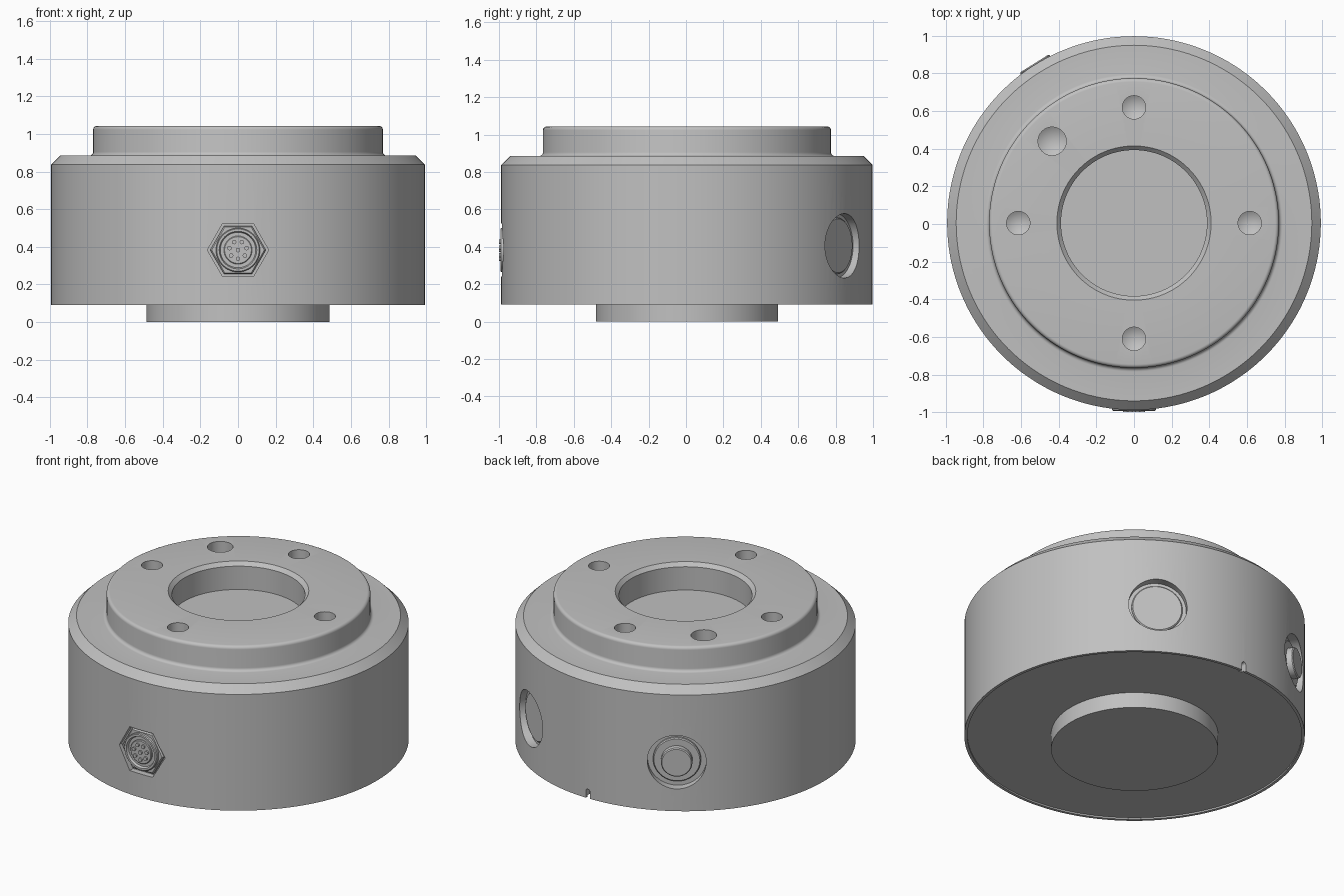
import bpy, bmesh, math
from mathutils import Matrix, Vector

cube = bpy.data.objects.get("Cube")
if cube:
    bpy.data.objects.remove(cube, do_unlink=True)

GREY = bpy.data.materials.new("machined_grey")
GREY.use_nodes = True
colour = (0.53, 0.53, 0.53, 1)
GREY.diffuse_color = colour
GREY.node_tree.nodes["Principled BSDF"].inputs["Base Color"].default_value = colour

CENTRE_Y = 0.005


def upright(x=0, y=0):
    return Matrix.Translation((x, y + CENTRE_Y, 0))


def outward(azimuth, z):
    """Axis pointing radially out of the body side at the given height."""
    return (Matrix.Translation((0, CENTRE_Y, z))
            @ Matrix.Rotation(math.radians(azimuth), 4, 'Z')
            @ Matrix.Rotation(math.pi / 2, 4, 'Y'))


def turned(name, profile, matrix, sides=48):
    """Revolve a profile of (radius, height) points that starts and ends on the axis."""
    bm = bmesh.new()
    verts = [bm.verts.new((0, r, h)) for r, h in profile]
    edges = [bm.edges.new(pair) for pair in zip(verts, verts[1:])]
    bmesh.ops.spin(bm, geom=verts + edges, cent=(0, 0, 0), axis=(0, 0, 1),
                   angle=math.tau, steps=sides, use_duplicate=False)
    bmesh.ops.remove_doubles(bm, verts=bm.verts, dist=1e-5)
    bmesh.ops.recalc_face_normals(bm, faces=bm.faces)
    bm.transform(matrix)
    mesh = bpy.data.meshes.new(name)
    bm.to_mesh(mesh)
    bm.free()
    obj = bpy.data.objects.new(name, mesh)
    bpy.context.collection.objects.link(obj)
    mesh.materials.append(GREY)
    return obj


def plug(name, radius, low, high, matrix, sides=48, bevel=0.0):
    profile = [(0, low), (radius, low), (radius, high - bevel)]
    if bevel:
        profile.append((radius - bevel, high))
    else:
        profile[-1] = (radius, high)
    return turned(name, profile + [(0, high)], matrix, sides)


def activate(obj):
    bpy.ops.object.select_all(action='DESELECT')
    obj.select_set(True)
    bpy.context.view_layer.objects.active = obj


def cut(target, cutter):
    cutter.hide_render = True
    mod = target.modifiers.new("cut", 'BOOLEAN')
    mod.operation = 'DIFFERENCE'
    mod.solver = 'EXACT'
    mod.object = cutter
    activate(target)
    bpy.ops.object.modifier_apply(modifier=mod.name)
    bpy.data.objects.remove(cutter, do_unlink=True)


def arc(cx, cz, radius, start, end, steps=5):
    angles = [math.radians(start + (end - start) * i / steps) for i in range(steps + 1)]
    return [(cx + radius * math.cos(a), cz + radius * math.sin(a)) for a in angles]


# Body: lower boss, recessed base, chamfered drum, filleted flange, central bore
profile = [(0, 0), (0.487, 0), (0.487, 0.1), (0.975, 0.1), (0.975, 0.09),
           (0.993, 0.09), (0.993, 0.838), (0.945, 0.885)]
profile += arc(0.79, 0.905, 0.02, 270, 180)
profile += arc(0.75, 1.023, 0.02, 0, 90)
profile += [(0.41, 1.043), (0.388, 1.02), (0.388, 0.87), (0, 0.87)]
body = turned("body", profile, upright(), 144)

# Drilled flange holes with conical bottoms
R = 0.615
for x, y, r in [(R, 0, 0.062), (-R, 0, 0.062), (0, R, 0.062), (0, -R, 0.062),
                (-0.435, 0.435, 0.075)]:
    floor = 0.92
    cut(body, turned("drill", [(0, floor - 0.6 * r), (r, floor), (r, 1.2), (0, 1.2)],
                     upright(x, y)))

# Side pockets: two round ones at the back, one hexagonal at the front
PORT_Z = 0.405
cap_axis, button_axis = outward(58, PORT_Z), outward(122, PORT_Z)
front_axis = outward(-90, 0.383)
for axis in (cap_axis, button_axis):
    cut(body, plug("pocket", 0.172, 0.94, 1.1, axis, 64))
cut(body, plug("hex_pocket", 0.163, 0.955, 1.1, front_axis, 6))

# Alignment notch in the lower rear edge, with a rounded top
cut(body, plug("notch_round", 0.014, 0.955, 1.1, outward(90, 0.135), 16))
bm = bmesh.new()
bmesh.ops.create_cube(bm, size=1, matrix=Matrix.Translation((0, 1.03, 0.095))
                      @ Matrix.Diagonal(Vector((0.028, 0.14, 0.08, 1))))
notch_mesh = bpy.data.meshes.new("notch")
bm.to_mesh(notch_mesh)
bm.free()
notch = bpy.data.objects.new("notch", notch_mesh)
bpy.context.collection.objects.link(notch)
cut(body, notch)

parts = [body]

# Rear cap and rear button
parts.append(plug("rear_cap", 0.15, 0.9, 0.953, cap_axis, bevel=0.006))
parts.append(plug("button_collar", 0.14, 0.9, 0.96, button_axis, bevel=0.006))
parts.append(plug("rear_button", 0.092, 0.9, 1.0, button_axis, bevel=0.006))

# Front connector: hex nut, round shell, insert and contact pins
parts.append(plug("hex_nut", 0.148, 0.9, 0.978, front_axis, 6, bevel=0.008))
parts.append(turned("connector_shell",
                    [(0, 0.9), (0.117, 0.9), (0.117, 0.993), (0.112, 0.998),
                     (0.1, 0.998), (0.094, 0.982), (0, 0.982)], front_axis))
parts.append(plug("connector_insert", 0.075, 0.9, 0.994, front_axis, bevel=0.004))
for i in range(8):
    a = math.tau * i / 7
    ring = 0.047 if i < 7 else 0
    spot = Matrix.Translation((ring * math.cos(a), ring * math.sin(a), 0))
    parts.append(plug("contact_pin", 0.012, 0.95, 1.004, front_axis @ spot, 12))

for obj in parts:
    activate(obj)
    bpy.ops.object.shade_smooth_by_angle(angle=math.radians(25))
